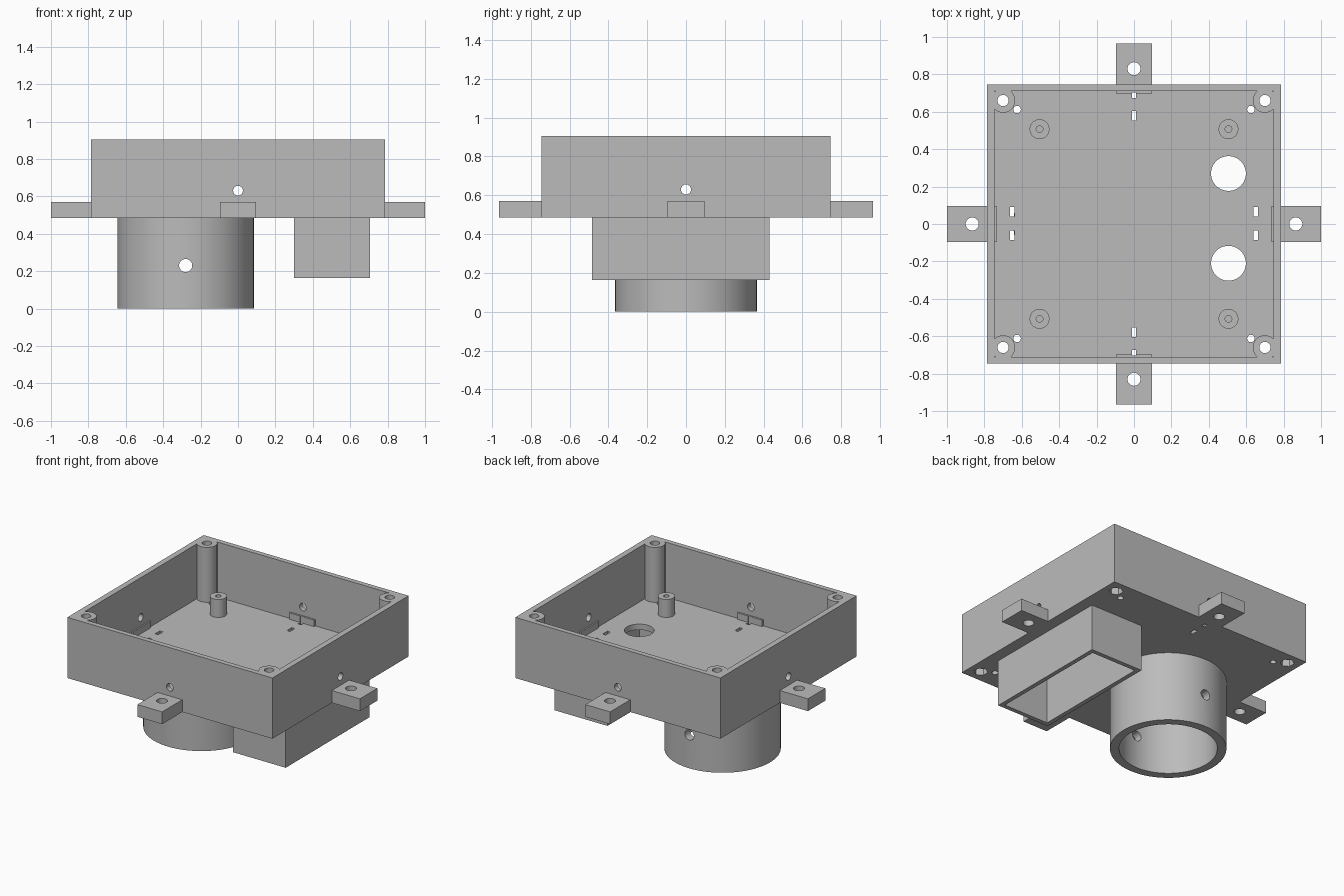
import bpy
from math import pi

if "Cube" in bpy.data.objects:
    bpy.data.objects.remove(bpy.data.objects["Cube"], do_unlink=True)

grey = bpy.data.materials.new("plain grey plastic")
grey.use_nodes = True
grey.diffuse_color = (0.5, 0.5, 0.5, 1)
grey.node_tree.nodes["Principled BSDF"].inputs["Base Color"].default_value = (0.5, 0.5, 0.5, 1)

SIDES = (-1, 1)
CORNERS = [(sx, sy) for sx in SIDES for sy in SIDES]
BASE, FLOOR, RIM = 0.485, 0.525, 0.905


def block(name, x, y, z):
    """Box spanning the given (low, high) ranges."""
    spans = [sorted(s) for s in (x, y, z)]
    bpy.ops.mesh.primitive_cube_add(size=1, location=[sum(s) / 2 for s in spans])
    ob = bpy.context.object
    ob.name = name
    ob.scale = [s[1] - s[0] for s in spans]
    bpy.ops.object.transform_apply(location=True, rotation=True, scale=True)
    ob.data.materials.append(grey)
    return ob


def rod(name, centre, radius, length, axis="z", sides=40):
    """Cylinder centred on a point and lying along one axis."""
    turn = {"x": (0, pi / 2, 0), "y": (pi / 2, 0, 0), "z": (0, 0, 0)}[axis]
    bpy.ops.mesh.primitive_cylinder_add(vertices=sides, radius=radius, depth=length,
                                        location=centre, rotation=turn)
    ob = bpy.context.object
    ob.name = name
    bpy.ops.object.transform_apply(location=True, rotation=True, scale=True)
    ob.data.materials.append(grey)
    return ob


def upright(name, x, y, radius, z0, z1, sides=40):
    return rod(name, (x, y, (z0 + z1) / 2), radius, z1 - z0, "z", sides)


def combine(target, tool, operation):
    mod = target.modifiers.new(tool.name, "BOOLEAN")
    mod.operation, mod.solver, mod.object = operation, "EXACT", tool
    bpy.context.view_layer.objects.active = target
    bpy.ops.object.modifier_apply(modifier=mod.name)
    bpy.data.objects.remove(tool, do_unlink=True)


def add(target, tool):
    combine(target, tool, "UNION")


def cut(target, tool):
    combine(target, tool, "DIFFERENCE")


# Open tray
housing = block("housing", (-0.785, 0.785), (-0.745, 0.745), (BASE, RIM))
cut(housing, block("cavity", (-0.745, 0.745), (-0.71, 0.71), (FLOOR, 1)))

# Corner screw posts and board standoffs
for sx, sy in CORNERS:
    add(housing, upright("corner_post", sx * 0.70, sy * 0.66, 0.065, 0.5, RIM))
    add(housing, upright("standoff", sx * 0.505, sy * 0.507, 0.053, 0.5, 0.65))

# Mounting tabs, passing through the walls to leave a low lip inside
for s in SIDES:
    add(housing, block("side_tab", (s * 0.735, s), (-0.095, 0.095), (BASE, 0.57)))
    add(housing, block("end_tab", (-0.095, 0.095), (s * 0.697, s * 0.965), (BASE, 0.57)))

# Screw holes with nut pockets, standoff pilot holes and corner drains
for sx, sy in CORNERS:
    x, y = sx * 0.70, sy * 0.66
    cut(housing, upright("screw_hole", x, y, 0.03, 0.4, 1))
    cut(housing, upright("nut_pocket", x, y, 0.045, 0.4, BASE + 0.05, 6))
    cut(housing, upright("pilot_hole", sx * 0.505, sy * 0.507, 0.018, 0.55, 0.7, 24))
    cut(housing, upright("drain_hole", sx * 0.625, sy * 0.612, 0.02, 0.4, 0.6, 24))

# Tab holes, wall holes and tie slots
for s in SIDES:
    cut(housing, upright("tab_hole", s * 0.865, 0, 0.035, 0.4, 0.6))
    cut(housing, upright("tab_hole", 0, s * 0.83, 0.035, 0.4, 0.6))
    cut(housing, rod("wall_hole", (s * 0.765, 0, 0.63), 0.026, 0.2, "x"))
    cut(housing, rod("wall_hole", (0, s * 0.73, 0.63), 0.026, 0.2, "y"))
    for y in (-0.06, 0.065):
        cut(housing, block("slot", (s * 0.638, s * 0.662), (y - 0.026, y + 0.026), (0.4, 0.6)))
    for y in ((0.553, 0.605), (0.673, 0.702)):
        cut(housing, block("slot", (-0.012, 0.012), [s * v for v in y], (0.4, 0.6)))

# Two openings from the tray into the duct
for y in (0.27, -0.21):
    cut(housing, upright("duct_opening", 0.505, y, 0.093, 0.4, 0.6, 64))

# Round pipe below, with a cross hole
pipe = upright("round_pipe", -0.28, 0, 0.365, 0, BASE, 96)
cut(pipe, upright("bore", -0.28, 0, 0.308, -0.1, 0.6, 96))
cut(pipe, rod("cross_hole", (-0.28, 0, 0.23), 0.035, 1, "y"))

# Rectangular duct below, open at the bottom
duct = block("rectangular_duct", (0.30, 0.705), (-0.485, 0.43), (0.163, BASE))
cut(duct, block("duct_inside", (0.33, 0.675), (-0.455, 0.40), (0.1, 0.6)))

# Smooth round surfaces, crisp edges
for ob in (housing, pipe, duct):
    bpy.ops.object.select_all(action="DESELECT")
    ob.select_set(True)
    bpy.context.view_layer.objects.active = ob
    bpy.ops.object.shade_smooth_by_angle(angle=pi / 6)
